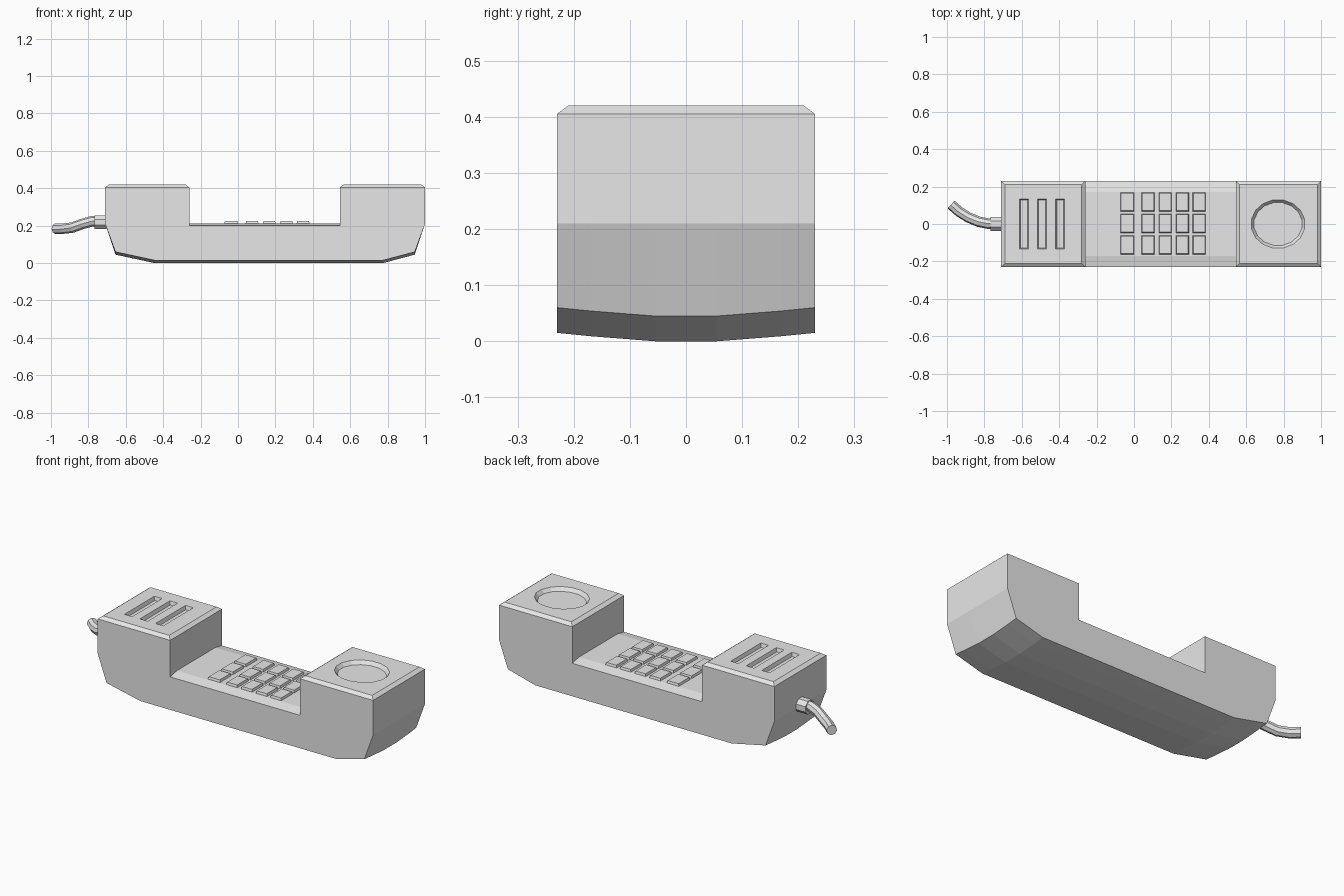
import bpy
import bmesh
import math
from mathutils import Matrix, Vector

cube = bpy.data.objects.get("Cube")
if cube:
    bpy.data.objects.remove(cube, do_unlink=True)

grey = bpy.data.materials.new("light grey plastic")
grey.use_nodes = True
colour = (0.8, 0.8, 0.8, 1)
grey.diffuse_color = colour
grey.node_tree.nodes["Principled BSDF"].inputs["Base Color"].default_value = colour


def finish(name, bm):
    bmesh.ops.recalc_face_normals(bm, faces=bm.faces[:])
    mesh = bpy.data.meshes.new(name)
    bm.to_mesh(mesh)
    bm.free()
    mesh.materials.append(grey)
    obj = bpy.data.objects.new(name, mesh)
    bpy.context.collection.objects.link(obj)
    return obj


def tapered(name, centre, half_x, half_y, low, high, taper, sides=4):
    """Straight-sided plug: full size at one height, grown by taper at the other."""
    bm = bmesh.new()
    rings = []
    for z, grow in ((low, 0), (high, taper)):
        ring = []
        for i in range(sides):
            a = 2 * math.pi * (i + 0.5) / sides
            k = 1 / math.cos(math.pi / sides) if sides == 4 else 1
            ring.append(bm.verts.new((centre[0] + (half_x + grow) * k * math.cos(a),
                                      centre[1] + (half_y + grow) * k * math.sin(a), z)))
        rings.append(ring)
        bm.faces.new(ring)
    for i in range(sides):
        j = (i + 1) % sides
        bm.faces.new((rings[0][i], rings[0][j], rings[1][j], rings[1][i]))
    return finish(name, bm)


# Handset body: side profile lofted across the width, with a gently rounded underside
RIM, TOP = 0.405, 0.42
bm = bmesh.new()
loops = []
for y, lift, deck in ((-0.23, 0.015, 0.20), (-0.17, 0.009, 0.212), (-0.055, 0, 0.212),
                      (0.055, 0, 0.212), (0.17, 0.009, 0.212), (0.23, 0.015, 0.20)):
    profile = [(-0.445, lift), (0.775, lift), (0.945, 0.045 + lift), (1.0, 0.21),
               (1.0, RIM), (0.545, RIM), (0.545, deck), (-0.26, deck),
               (-0.26, RIM), (-0.71, RIM), (-0.71, 0.21), (-0.655, 0.045 + lift)]
    loops.append([bm.verts.new((x, y, z)) for x, z in profile])
for a, b in zip(loops, loops[1:]):
    for i in range(len(a)):
        j = (i + 1) % len(a)
        bm.faces.new((a[i], a[j], b[j], b[i]))
bm.faces.new(loops[0])
bm.faces.new(loops[-1])
bmesh.ops.recalc_face_normals(bm, faces=bm.faces[:])

# Chamfered tops of the two end blocks
tops = [f for f in bm.faces if all(abs(v.co.z - RIM) < 1e-4 for v in f.verts)]
bmesh.ops.inset_region(bm, faces=tops, thickness=0.02, use_even_offset=True)
for v in {v for f in tops for v in f.verts}:
    v.co.z = TOP
body = finish("handset_body", bm)

# Speaker slots and earpiece recess
cutters = [tapered("slot_cutter", (x, 0), 0.018, 0.127, 0.40, 0.44, 0.012)
           for x in (-0.588, -0.492, -0.395)]
cutters.append(tapered("earpiece_cutter", (0.77, 0), 0.13, 0.116, 0.40, 0.44, 0.03, 16))
for cutter in cutters:
    cutter.hide_render = True
    mod = body.modifiers.new("recess", "BOOLEAN")
    mod.operation = "DIFFERENCE"
    mod.solver = "EXACT"
    mod.object = cutter
    bpy.context.view_layer.objects.active = body
    bpy.ops.object.modifier_apply(modifier=mod.name)
    bpy.data.objects.remove(cutter, do_unlink=True)

# Keypad
for x, half in ((-0.036, 0.039), (0.075, 0.036), (0.167, 0.036), (0.259, 0.036), (0.348, 0.036)):
    for y in (-0.112, 0.003, 0.118):
        tapered("key", (x, y), half, 0.052, 0.205, 0.225, -0.005)

# Cable collar
bm = bmesh.new()
bmesh.ops.create_cone(bm, cap_ends=True, segments=8, radius1=0.04, radius2=0.04, depth=0.065,
                      matrix=Matrix.Translation(Vector((-0.735, 0, 0.218)))
                      @ Matrix.Rotation(math.pi / 2, 4, "Y") @ Matrix.Rotation(math.pi / 8, 4, "Z"))
finish("cable_collar", bm)

# Cable stub
path = [(-0.74, 0, 0.225), (-0.78, 0.002, 0.224), (-0.83, 0.012, 0.21),
        (-0.885, 0.035, 0.19), (-0.935, 0.066, 0.184), (-0.978, 0.104, 0.184)]
curve = bpy.data.curves.new("cable", "CURVE")
curve.dimensions = "3D"
curve.bevel_depth = 0.028
curve.bevel_resolution = 2
curve.use_fill_caps = True
spline = curve.splines.new("POLY")
spline.points.add(len(path) - 1)
for point, co in zip(spline.points, path):
    point.co = (*co, 1)
spline.use_smooth = False
curve.materials.append(grey)
cable = bpy.data.objects.new("cable", curve)
bpy.context.collection.objects.link(cable)
